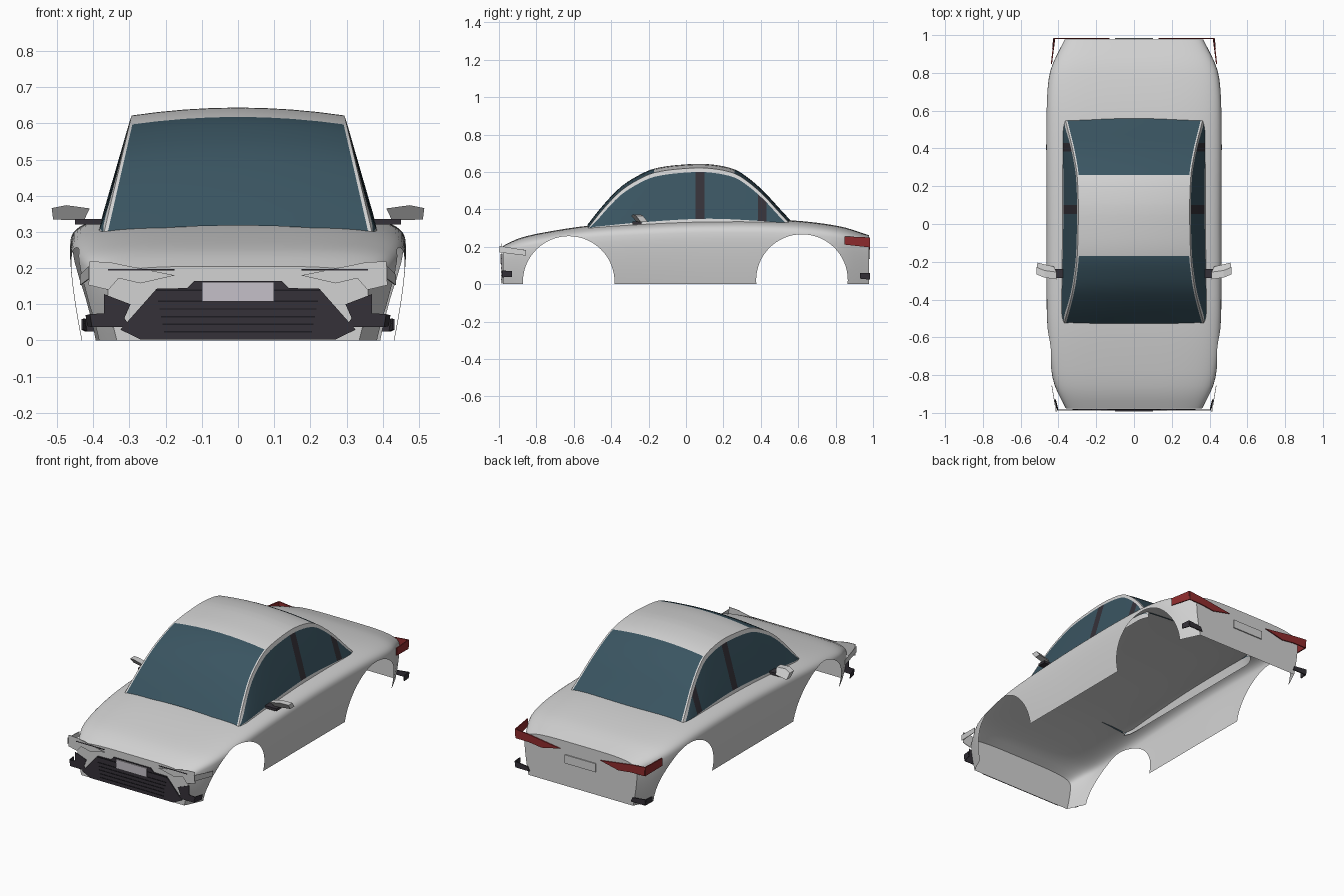
import bpy, bmesh, math
from mathutils import Vector

cube = bpy.data.objects.get("Cube")
if cube:
    bpy.data.objects.remove(cube, do_unlink=True)


def material(name, r, g, b):
    m = bpy.data.materials.new(name)
    m.use_nodes = True
    m.diffuse_color = (r, g, b, 1)
    m.node_tree.nodes["Principled BSDF"].inputs["Base Color"].default_value = (r, g, b, 1)
    return m


PAINT = material("pale grey paint", .65, .65, .65)
GLASS = material("blue tinted glass", .042, .09, .12)
DARK = material("dark trim", .035, .031, .04)
SLAT = material("black slat", .012, .011, .015)
RED = material("red lens", .28, .025, .027)
PLATE = material("number plate grey", .56, .53, .58)


def spline(points):
    """Smooth curve through (position, value) points."""
    def tangent(i):
        a, b = points[max(i - 1, 0)], points[min(i + 1, len(points) - 1)]
        return (b[1] - a[1]) / (b[0] - a[0])

    def value(p):
        i = 0
        while i < len(points) - 2 and p > points[i + 1][0]:
            i += 1
        (a, u), (b, v) = points[i], points[i + 1]
        h = b - a
        t = min(max((p - a) / h, 0), 1)
        return ((1 + 2 * t) * (1 - t) ** 2 * u + t * (1 - t) ** 2 * h * tangent(i)
                + t * t * (3 - 2 * t) * v + t * t * (t - 1) * h * tangent(i + 1))
    return value


def finish(name, bm, mats, angle=None):
    bmesh.ops.recalc_face_normals(bm, faces=bm.faces)
    mesh = bpy.data.meshes.new(name)
    bm.to_mesh(mesh)
    bm.free()
    for m in mats:
        mesh.materials.append(m)
    ob = bpy.data.objects.new(name, mesh)
    bpy.context.collection.objects.link(ob)
    if angle:
        smooth(ob, angle)
    return ob


def smooth(ob, angle):
    bpy.ops.object.select_all(action='DESELECT')
    ob.select_set(True)
    bpy.context.view_layer.objects.active = ob
    bpy.ops.object.shade_smooth_by_angle(angle=math.radians(angle))


def loft(bm, sections):
    rows = [[bm.verts.new(p) for p in s] for s in sections]
    faces = []
    for a, b in zip(rows, rows[1:]):
        for j in range(len(a) - 1):
            faces.append((j, bm.faces.new((a[j], a[j + 1], b[j + 1], b[j]))))
    return rows, faces


def panel(name, polygons, mat, both=True, thick=.006):
    """Thin plates, optionally repeated on the other side."""
    bm = bmesh.new()
    for poly in polygons:
        for s in ((1, -1) if both else (1,)):
            bm.faces.new([bm.verts.new((s * x, y, z)) for x, y, z in poly])
    ob = finish(name, bm, [mat])
    mod = ob.modifiers.new("thickness", 'SOLIDIFY')
    mod.thickness = thick
    mod.offset = 0
    return ob


def flat(y, outline):
    return [(x, y, z) for x, z in outline]


def rect(y, w, low, high):
    return flat(y, [(-w, low), (w, low), (w, high), (-w, high)])


# Body shell: lofted sections with wheel arches cut out, open underneath
body_top = spline([(-.978, .205), (-.9, .243), (-.78, .273), (-.53, .312), (-.25, .333),
                   (.1, .347), (.55, .342), (.82, .31), (.978, .262)])
body_width = spline([(-.978, .36), (-.86, .418), (-.78, .437), (-.66, .452), (-.45, .462),
                     (0, .463), (.62, .463), (.78, .45), (.86, .425), (.978, .366)])


def body_section(y):
    top, w = body_top(y), body_width(y)
    shoulder = top * .7
    half = []
    for i in range(8):
        k = 1 - i / 8
        half.append((w * (1 - .07 * k ** 1.5), shoulder * (1 - k)))
    for i in range(17):
        t = math.radians(90 * i / 16)
        half.append((w * max(math.cos(t), 0) ** .5, shoulder + (top - shoulder) * math.sin(t) ** .5))
    half[-1] = (0, top)
    return [(x, y, z) for x, z in half] + [(-x, y, z) for x, z in half[-2::-1]]


bm = bmesh.new()
rows, _ = loft(bm, [body_section(-.978 + 1.956 * i / 48) for i in range(49)])
bm.faces.new(rows[0])
bm.faces.new(rows[-1])
for a, b in zip(rows, rows[1:]):
    bm.faces.new((a[0], b[0], b[-1], a[-1]))
body = finish("body_shell", bm, [PAINT])

ARCH_R = .245
arches = [(-.627, .012), (.62, .022)]
for i, (y, z) in enumerate(arches):
    bpy.ops.mesh.primitive_cylinder_add(vertices=64, radius=ARCH_R, depth=2,
                                        location=(0, y, z), rotation=(0, math.pi / 2, 0))
    cutter = bpy.context.object
    cutter.name = "arch_cutter_%d" % i
    cutter.hide_render = True
    mod = body.modifiers.new("arch", 'BOOLEAN')
    mod.operation = 'DIFFERENCE'
    mod.solver = 'EXACT'
    mod.object = cutter
    bpy.context.view_layer.objects.active = body
    bpy.ops.object.modifier_apply(modifier=mod.name)
    bpy.data.objects.remove(cutter, do_unlink=True)


def hidden(face):
    if all(v.co.z < .001 for v in face.verts):
        return True
    return abs(face.normal.x) < .05 and any(
        all(abs(math.hypot(v.co.y - y, v.co.z - z) - ARCH_R) < .002 for v in face.verts)
        for y, z in arches)


bm = bmesh.new()
bm.from_mesh(body.data)
bmesh.ops.delete(bm, geom=[f for f in bm.faces if hidden(f)], context='FACES')
bm.to_mesh(body.data)
bm.free()
smooth(body, 35)

# Cabin: roof, screens, side windows and pillars in one loft
cabin_top = spline([(-.527, .318), (-.45, .415), (-.355, .515), (-.27, .573), (-.17, .618), (0, .641),
                    (.13, .641), (.26, .614), (.34, .563), (.42, .492), (.5, .405), (.565, .335)])
belt = spline([(-.527, .303), (-.25, .33), (.1, .35), (.4, .338), (.565, .32)])
ROOF, PILLARS = (-.17, .26), ((.052, .1), (.385, .43))
BASE = .285


def cabin_section(y):
    top = cabin_top(y)
    edge = top - .022
    xe = .37 - (edge - .3) * .235
    xb = .37 + .02 * min(1, (y + .527) / .04, (.565 - y) / .04)
    half = [(xe * k, top - .022 * k * k) for k in (0, .25, .5, .75, .972, 1)]
    frame = edge - min(.022, .3 * (edge - BASE))
    for z in (frame, min(belt(y), frame - .001), BASE):
        k = (edge - z) / (edge - BASE)
        half.append((xe + (xb - xe) * k + .012 * k * (1 - k), z))
    return [(-x, y, z) for x, z in half[:0:-1]] + [(x, y, z) for x, z in half]


stations = sorted({round(-.527 + 1.092 * i / 36, 4) for i in range(37)}
                  | set(ROOF) | {y for p in PILLARS for y in p})
bm = bmesh.new()
_, faces = loft(bm, [cabin_section(y) for y in stations])
for j, f in faces:
    y = f.calc_center_median().y
    strip = j - 8 if j > 7 else 7 - j
    if strip < 4:
        f.material_index = 0 if ROOF[0] < y < ROOF[1] else 1
    elif strip == 6:
        f.material_index = 2 if any(a < y < b for a, b in PILLARS) else 1
finish("cabin", bm, [PAINT, GLASS, DARK], 30)

# Front: grille, slats, plate, lamps
F = -.983
panel("grille", [flat(F, [(-.27, .003), (.27, .003), (.325, .03), (.225, .143), (.14, .145), (.12, .165),
                          (-.12, .165), (-.14, .145), (-.225, .143), (-.325, .03)])], DARK, False)
panel("grille_slats", [rect(F - .004, .2 + .1 * z / .5, z, z + .004)
                       for z in (.022, .043, .064, .085, .106, .137)], SLAT, False, .003)
panel("front_plate", [rect(F - .007, .1, .108, .161)], PLATE, False)
panel("headlights", [
    flat(F - .003, [(.174, .18), (.27, .158), (.33, .172), (.358, .14), (.413, .153), (.41, .219), (.353, .216)]),
    [(.412, -.996, .17), (.435, -.856, .153), (.435, -.856, .182), (.412, -.996, .205)]], PAINT, thick=.003)
panel("headlight_strips", [flat(F - .007, [(.175, .194), (.36, .194), (.36, .198), (.175, .198)])],
      DARK, thick=.002)
panel("fog_vents", [
    flat(F, [(.298, .037), (.402, .037), (.408, .073), (.37, .075), (.37, .128), (.297, .1), (.314, .062)]),
    [(.402, F, .037), (.415, -.93, .04), (.42, -.93, .07), (.408, F, .073)]], DARK, thick=.003)

# Rear: lamps, reflectors, plate
R = .982
panel("tail_lights", [
    flat(R, [(.13, .213), (.25, .186), (.33, .196), (.42, .197), (.422, .25), (.34, .242), (.24, .228)]),
    [(.42, R, .197), (.437, .848, .212), (.437, .848, .256), (.422, R, .25)]], RED)
panel("rear_reflectors", [flat(R, [(.33, .025), (.42, .025), (.425, .06), (.34, .05)]),
                          [(.42, R, .025), (.43, .93, .03), (.43, .93, .06), (.425, R, .06)]], DARK)
panel("rear_plate", [rect(R, .1, .135, .185)], PAINT, False)

# Door mirrors: dark arm and wedge housing leaning back towards the bottom
arm, housing = bmesh.new(), bmesh.new()
for s in (1, -1):
    bmesh.ops.create_cube(arm, size=1)
    part = arm.verts[-8:]
    for v in part:
        v.co = Vector((s * (.413 + v.co.x * .075), -.262 + v.co.y * .05, .328 + v.co.z * .015))
    outline = [(.425, .333), (.41, .365), (.475, .374), (.515, .366), (.511, .334)]
    ring = [[housing.verts.new((s * x, y0 + (.374 - z) * .8 + (x - .41) * .25, z)) for x, z in outline]
            for y0 in (-.3, -.262)]
    housing.faces.new(ring[0])
    housing.faces.new(ring[1])
    for j in range(5):
        k = (j + 1) % 5
        housing.faces.new((ring[0][j], ring[0][k], ring[1][k], ring[1][j]))
finish("mirror_arms", arm, [DARK])
finish("mirror_housings", housing, [PAINT])
